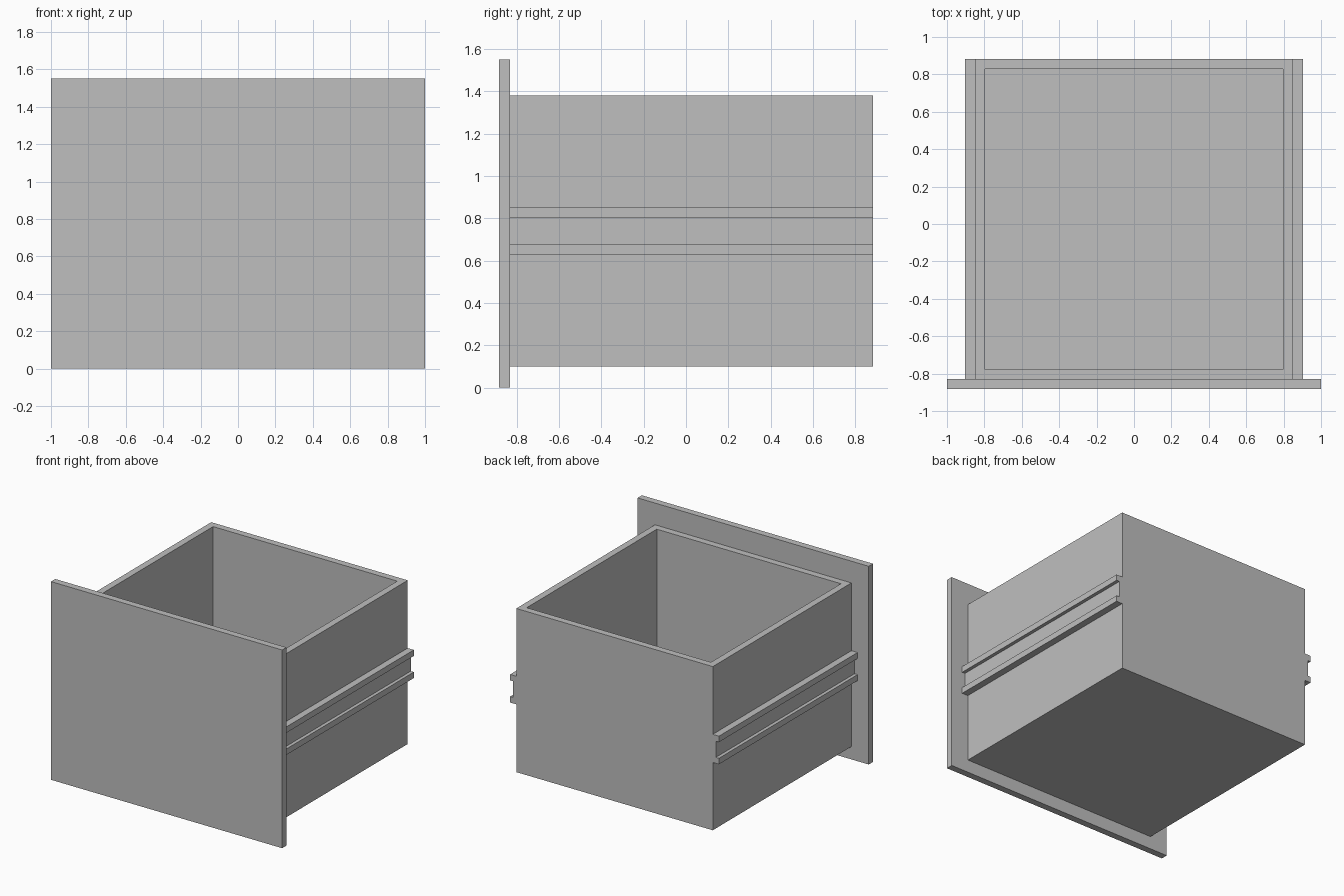
import bpy
import bmesh

default = bpy.data.objects.get("Cube")
if default:
    bpy.data.objects.remove(default, do_unlink=True)

# Single plain grey
grey = bpy.data.materials.new("plain_grey")
grey.use_nodes = True
colour = (0.52, 0.52, 0.52, 1)
grey.diffuse_color = colour
grey.node_tree.nodes["Principled BSDF"].inputs["Base Color"].default_value = colour


def finish(name, bm):
    bmesh.ops.recalc_face_normals(bm, faces=bm.faces)
    mesh = bpy.data.meshes.new(name)
    bm.to_mesh(mesh)
    bm.free()
    mesh.materials.append(grey)
    obj = bpy.data.objects.new(name, mesh)
    bpy.context.collection.objects.link(obj)
    return obj


def block(low, high):
    bm = bmesh.new()
    bmesh.ops.create_cube(bm, size=1)
    for v in bm.verts:
        v.co = [high[i] if v.co[i] > 0 else low[i] for i in range(3)]
    return bm


WALL = 0.053
FRONT, BACK = -0.83, 0.883      # box depth limits
SIDE = 0.85                     # box half width
BASE, RIM = 0.10, 1.38          # box height limits

# Front panel, larger than the box all round
finish("front_panel", block((-1, -BACK, 0), (1, FRONT, 1.55)))

# Open box: inset the top face and sink it to the floor
bm = block((-SIDE, FRONT, BASE), (SIDE, BACK, RIM))
bm.normal_update()
top = max(bm.faces, key=lambda f: f.calc_center_median().z)
bmesh.ops.inset_region(bm, faces=[top], thickness=WALL, use_even_offset=True)
sunk = bmesh.ops.extrude_discrete_faces(bm, faces=[top])["faces"][0]
for v in sunk.verts:
    v.co.z = BASE + WALL
finish("drawer_box", bm)

# Channel-shaped runners, one profile extruded along each side
outer, web = SIDE + WALL, SIDE + WALL / 2
profile = [(SIDE, 0.63), (outer, 0.63), (outer, 0.677), (web, 0.677),
           (web, 0.803), (outer, 0.803), (outer, 0.85), (SIDE, 0.85)]
for name, sign in (("left_runner", 1), ("right_runner", -1)):
    bm = bmesh.new()
    face = bm.faces.new([bm.verts.new((sign * x, FRONT, z)) for x, z in profile])
    moved = bmesh.ops.extrude_face_region(bm, geom=[face], use_keep_orig=True)["geom"]
    for v in moved:
        if isinstance(v, bmesh.types.BMVert):
            v.co.y = BACK
    finish(name, bm)
